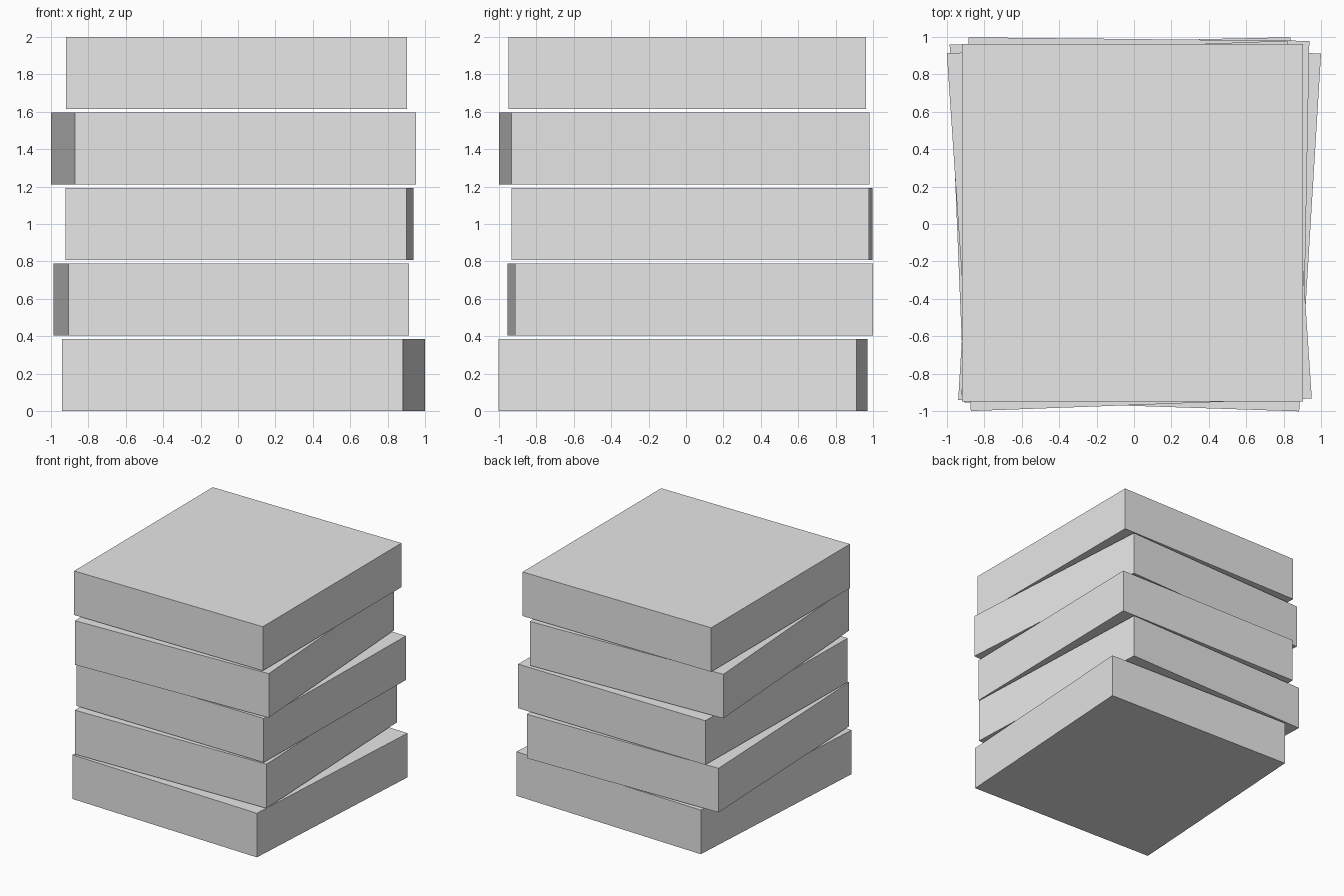
import bpy
import bmesh
from mathutils import Matrix

cube = bpy.data.objects.get("Cube")
if cube:
    bpy.data.objects.remove(cube, do_unlink=True)

# Single grey material
grey = bpy.data.materials.new("light_grey")
grey.use_nodes = True
color = (0.8, 0.8, 0.8, 1.0)
grey.diffuse_color = color
grey.node_tree.nodes["Principled BSDF"].inputs["Base Color"].default_value = color

WIDTH, DEPTH, HEIGHT = 1.823, 1.913, 0.385
STEP = (2.0 - HEIGHT) / 4


def slab(name, level, cx, cy, back_shift, side_shift):
    """Box slightly twisted: back edge moves in x, right edge moves in y."""
    bm = bmesh.new()
    bmesh.ops.create_cube(bm, size=1.0)
    bm.transform(Matrix((
        (WIDTH, back_shift, 0, 0),
        (side_shift, DEPTH, 0, 0),
        (0, 0, HEIGHT, 0),
        (0, 0, 0, 1))))
    mesh = bpy.data.meshes.new(name)
    bm.to_mesh(mesh)
    bm.free()
    mesh.materials.append(grey)
    obj = bpy.data.objects.new(name, mesh)
    obj.location = (cx, cy, level * STEP + HEIGHT / 2)
    bpy.context.collection.objects.link(obj)


# Stack from bottom to top: centre x, centre y, twist in x, twist in y
stack = [
    ("bottom_slab", 0.030, -0.015, 0.117, -0.060),
    ("lower_slab", -0.035, 0.022, -0.078, 0.040),
    ("middle_slab", 0.008, 0.032, 0.036, -0.019),
    ("upper_slab", -0.025, -0.010, -0.128, 0.067),
    ("top_slab", -0.007, 0.007, 0.0, 0.0),
]
for i, (name, *params) in enumerate(stack):
    slab(name, i, *params)
